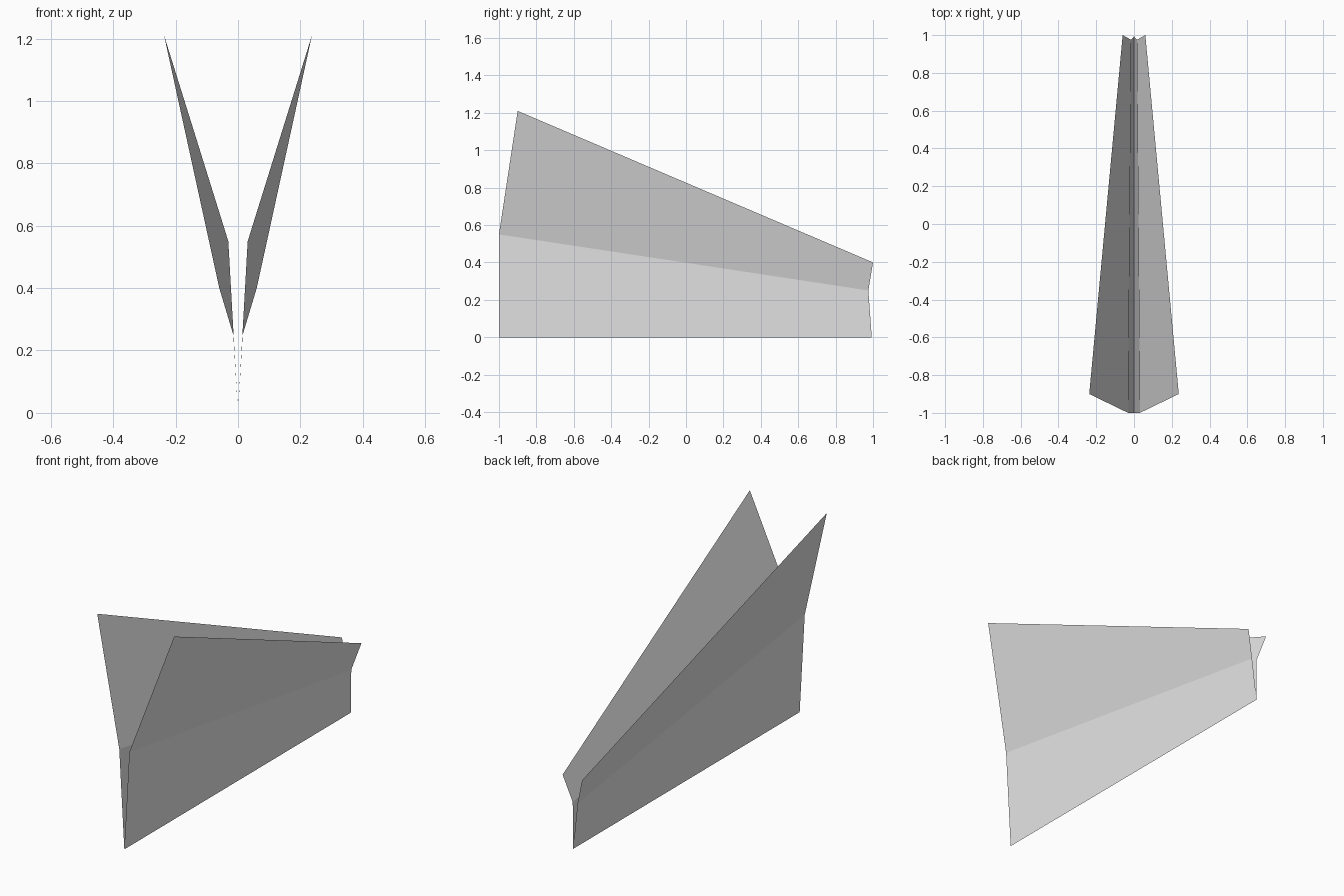
import bpy
import bmesh

cube = bpy.data.objects.get("Cube")
if cube:
    bpy.data.objects.remove(cube, do_unlink=True)

# Plain sheet colour
paper = bpy.data.materials.new("light_grey_paper")
paper.use_nodes = True
paper.diffuse_color = (0.8, 0.8, 0.8, 1)
paper.node_tree.nodes["Principled BSDF"].inputs["Base Color"].default_value = (0.8, 0.8, 0.8, 1)

# Front and back end of each fold line: keel, crease, wing edge
keel = ((0, -1, 0), (0, 0.993, 0))
crease = ((0.031, -1, 0.55), (0.015, 0.975, 0.25))
wing_edge = ((0.237, -0.9, 1.21), (0.06, 1, 0.4))


def add_panel(name, lower, upper):
    """One flat panel between two fold lines, mirrored to the other side."""
    bm = bmesh.new()
    corners = [lower[0], lower[1], upper[1], upper[0]]
    bm.faces.new([bm.verts.new(c) for c in corners])
    mesh = bpy.data.meshes.new(name)
    bm.to_mesh(mesh)
    bm.free()
    mesh.materials.append(paper)
    panel = bpy.data.objects.new(name, mesh)
    bpy.context.collection.objects.link(panel)
    mirror = panel.modifiers.new("Mirror", "MIRROR")
    mirror.use_axis[0] = True
    return panel


add_panel("keel_panels", keel, crease)
add_panel("wing_panels", crease, wing_edge)
